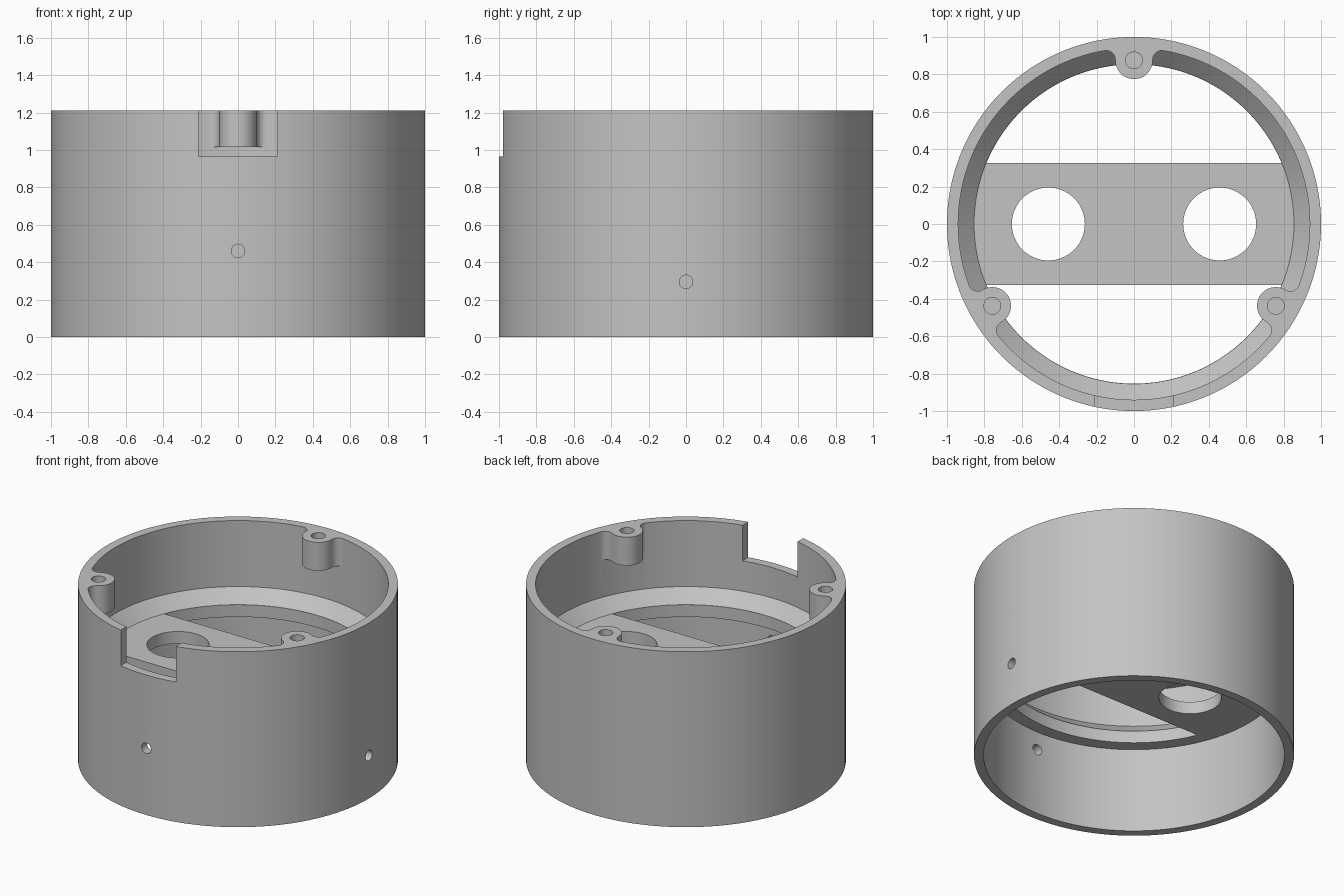
import bpy, bmesh, math
from mathutils import Matrix, Vector

if "Cube" in bpy.data.objects:
    bpy.data.objects.remove(bpy.data.objects["Cube"])

SEG = 128
H = 1.21                       # finished height

grey = bpy.data.materials.new("plain grey")
grey.diffuse_color = (0.55, 0.55, 0.55, 1)
grey.use_nodes = True
grey.node_tree.nodes["Principled BSDF"].inputs["Base Color"].default_value = grey.diffuse_color


def finish(bm, name):
    bmesh.ops.recalc_face_normals(bm, faces=bm.faces)
    me = bpy.data.meshes.new(name)
    bm.to_mesh(me)
    bm.free()
    ob = bpy.data.objects.new(name, me)
    me.materials.append(grey)
    bpy.context.collection.objects.link(ob)
    return ob


def prism(name, outline, z0, z1):
    """Extrude a closed xy outline from z0 to z1."""
    bm = bmesh.new()
    face = bm.faces.new([bm.verts.new((x, y, z0)) for x, y in outline])
    up = bmesh.ops.extrude_face_region(bm, geom=[face])["geom"]
    bmesh.ops.translate(bm, vec=(0, 0, z1 - z0),
                        verts=[v for v in up if isinstance(v, bmesh.types.BMVert)])
    return finish(bm, name)


def lathe(name, profile):
    """Spin an (r, z) profile, which starts and ends on the axis, around z."""
    bm = bmesh.new()
    verts = [bm.verts.new((r, 0, z)) for r, z in profile]
    edges = [bm.edges.new(p) for p in zip(verts, verts[1:])]
    bmesh.ops.spin(bm, geom=verts + edges, cent=(0, 0, 0), axis=(0, 0, 1),
                   angle=2 * math.pi, steps=SEG, use_duplicate=False)
    bmesh.ops.remove_doubles(bm, verts=bm.verts, dist=1e-4)
    return finish(bm, name)


def arc(cx, cy, r, a0, a1, n):
    return [(cx + r * math.cos(math.radians(a0 + (a1 - a0) * i / n)),
             cy + r * math.sin(math.radians(a0 + (a1 - a0) * i / n))) for i in range(n + 1)]


def circle(cx, cy, r, n):
    return arc(cx, cy, r, 0, 360, n)[:-1]


def box(x0, x1, y0, y1):
    return [(x0, y0), (x1, y0), (x1, y1), (x0, y1)]


def combine(target, other, op):
    other.hide_render = True
    mod = target.modifiers.new(op, "BOOLEAN")
    mod.operation, mod.solver, mod.object = op, "EXACT", other
    bpy.context.view_layer.objects.active = target
    bpy.ops.object.modifier_apply(modifier=mod.name)
    bpy.data.objects.remove(other)


# Round housing with a floor and a sloped ledge (left tall, trimmed below)
housing = lathe("housing", [(0, 0.586), (0.94, 0.586), (0.94, 0), (1, 0), (1, H + 0.04),
                            (0.94, H + 0.04), (0.94, 0.755), (0.855, 0.67), (0, 0.67)])

# Three filleted screw bosses on the inside of the rim
half = arc(0, 0.875, 0.1, -90, 0, 12) + arc(0.15, 0.878, 0.05, 180, 78, 10) + [(0.16, 0.97)]
outline = half + [(-x, y) for x, y in reversed(half[1:])]
for k in range(3):
    turn = Matrix.Rotation(math.radians(120 * k), 4, "Z")
    boss = prism("screw_boss", outline, 1.015, H + 0.07)
    boss.data.transform(turn)
    combine(housing, boss, "UNION")

# Trim the rim and the bosses flush
combine(housing, prism("rim_trim", box(-1.2, 1.2, -1.2, 1.2), H, H + 0.3), "DIFFERENCE")

# Blind screw holes
for k in range(3):
    c = Matrix.Rotation(math.radians(120 * k), 4, "Z") @ Vector((0, 0.875, 0))
    combine(housing, prism("screw_hole", circle(c.x, c.y, 0.045, 32), 1.06, H + 0.1), "DIFFERENCE")

# Open the floor on both sides, leaving a bridge with two large holes
a = math.degrees(math.asin(0.325 / 0.8535))
for s in (1, -1):
    opening = [(x, s * y) for x, y in arc(0, 0, 0.8535, a, 180 - a, 64)]
    combine(housing, prism("floor_opening", opening, 0.5, 0.8), "DIFFERENCE")
    combine(housing, prism("bridge_hole", circle(s * 0.458, 0, 0.195, 64), 0.5, 0.8), "DIFFERENCE")

# Notch in the front of the rim
combine(housing, prism("rim_notch", box(-0.21, 0.21, -1.1, -0.8), 0.965, H + 0.2), "DIFFERENCE")

# Small radial holes through the wall: front and right
for turn, z in ((0, 0.46), (90, 0.295)):
    drill = prism("wall_hole", circle(0, 0, 0.036, 32), 0.85, 1.1)
    drill.data.transform(Matrix.Translation((0, 0, z))
                         @ Matrix.Rotation(math.radians(turn), 4, "Z")
                         @ Matrix.Rotation(math.radians(90), 4, "X"))
    combine(housing, drill, "DIFFERENCE")

# Smooth the curved walls, keep the edges sharp
bpy.ops.object.select_all(action="DESELECT")
housing.select_set(True)
bpy.context.view_layer.objects.active = housing
bpy.ops.object.shade_smooth_by_angle(angle=math.radians(30))
